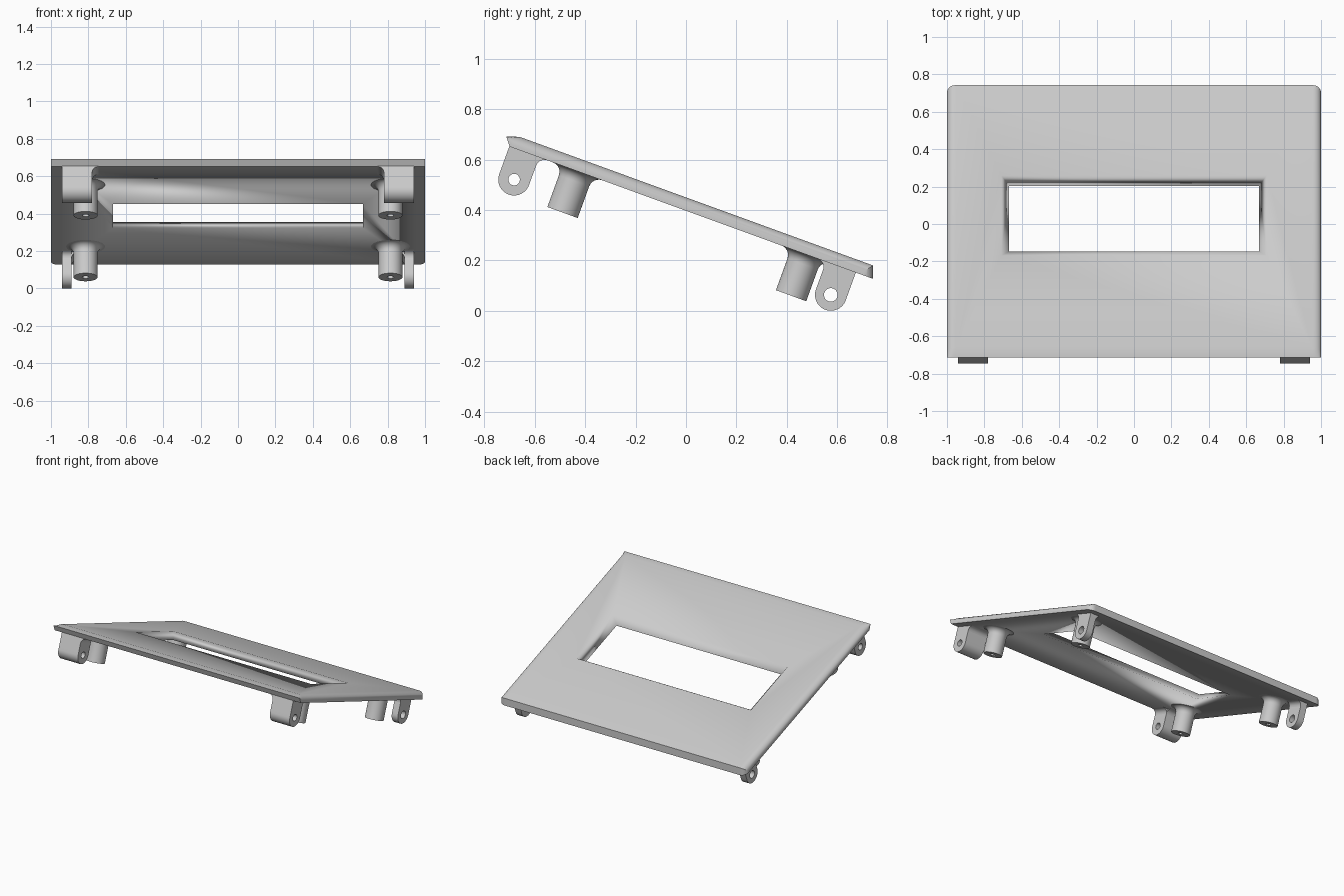
import bpy, bmesh
from math import sin, cos, tan, atan2, pi, radians
from mathutils import Matrix

if "Cube" in bpy.data.objects:
    bpy.data.objects.remove(bpy.data.objects["Cube"])

TILT = radians(20)
BASE = 0.397                      # height of the panel underside at the centre
TILTED = Matrix.Translation((0, 0, BASE)) @ Matrix.Rotation(-TILT, 4, 'X')

grey = bpy.data.materials.new("light_grey")
grey.use_nodes = True
grey.diffuse_color = (0.6, 0.6, 0.6, 1)
grey.node_tree.nodes["Principled BSDF"].inputs["Base Color"].default_value = (0.6, 0.6, 0.6, 1)


def loft(name, rings, wrap=False, matrix=TILTED):
    """Skin closed rings of points; cap the ends or wrap round."""
    bm = bmesh.new()
    vs = [[bm.verts.new(p) for p in ring] for ring in rings]
    n = len(vs[0])
    pairs = list(zip(vs, vs[1:])) + ([(vs[-1], vs[0])] if wrap else [])
    for a, b in pairs:
        for i in range(n):
            j = (i + 1) % n
            bm.faces.new((a[i], a[j], b[j], b[i]))
    if not wrap:
        bm.faces.new(vs[0])
        bm.faces.new(vs[-1])
    bmesh.ops.recalc_face_normals(bm, faces=bm.faces)
    for f in bm.faces:
        f.smooth = True
    mesh = bpy.data.meshes.new(name)
    bm.to_mesh(mesh)
    bm.free()
    mesh.set_sharp_from_angle(angle=radians(30))
    mesh.materials.append(grey)
    obj = bpy.data.objects.new(name, mesh)
    obj.matrix_world = matrix
    bpy.context.collection.objects.link(obj)
    return obj


# Panel: sections across x, with rounded side edges and rounded rear corners
R = 0.042


def panel_section(x, f):
    drop, slope = R * f, tan(TILT)
    back, lip = 0.742 - R * f, -0.66 - 0.03 * f
    top = lambda y: 0.45 - slope * y - drop
    return [(x, -0.713, 0.692), (x, lip, top(lip)), (x, back, top(back)),
            (x, back, BASE - slope * back), (x, -0.70, BASE + slope * 0.70)]


half = [(1 - R - 0.006, 0)]
half += [(1 - R + R * sin(a), 1 - cos(a)) for a in (k * pi / 16 for k in range(9))]
sections = [(-x, f) for x, f in reversed(half)] + half
panel = loft("panel", [panel_section(x, f) for x, f in sections], matrix=Matrix())


# Window with bevelled sides
def window_ring(w):
    g = (w - 0.05) * 0.86
    hx, hu = 0.71 + g, 0.229 + g
    return [(sx * hx, 0.03 + su * hu, w) for sx, su in ((-1, -1), (1, -1), (1, 1), (-1, 1))]


cutter = loft("window_cutter", [window_ring(-0.05), window_ring(0.1)])
cutter.hide_render = True
cutter.hide_set(True)
cut = panel.modifiers.new("window", 'BOOLEAN')
cut.operation = 'DIFFERENCE'
cut.solver = 'EXACT'
cut.object = cutter


# Screw boss: turned profile with a flared root and a blind hole
def boss(name, x, u):
    flare = 0.04
    prof = [(0.018, -0.06), (0.018, -0.174), (0.064, -0.174)]
    prof += [(0.064 + flare * (1 - cos(t)), flare * (sin(t) - 1))
             for t in (k * pi / 12 for k in range(7))]
    prof.append((0.064 + flare, 0.005))
    n = 40
    loft(name, [[(x + r * cos(2 * pi * i / n), u + r * sin(2 * pi * i / n), w)
                 for i in range(n)] for r, w in prof])


# Lug: round-ended tab with a through hole
LUG_R, LUG_W = 0.063, -0.117


def lug(name, x0, x1, u, hole):
    h = 0.005 - LUG_W
    corner = atan2(h, LUG_R)
    angles = [pi + k * pi / 20 for k in range(21)]
    angles += [2 * pi + a for a in (0.35, 0.7, corner, 1.3, pi / 2,
                                    pi - 1.3, pi - corner, pi - 0.7, pi - 0.35)]

    def reach(a):
        if sin(a) <= 0.001:
            return LUG_R
        return min(LUG_R / max(abs(cos(a)), 1e-6), h / sin(a))

    outer = [(reach(a) * cos(a), reach(a) * sin(a)) for a in angles]
    inner = [(hole * cos(a), hole * sin(a)) for a in angles]
    ring = lambda pts, x: [(x, u + p, LUG_W + q) for p, q in pts]
    loft(name, [ring(outer, x0), ring(inner, x0), ring(inner, x1), ring(outer, x1)], wrap=True)


# Concave fillet strip between a lug wall and the panel
def fillet(name, place, start, end, r=0.035):
    pts = [(-0.01, -r), (-0.01, 0.005), (r, 0.005)]
    pts += [(r + r * cos(t), r * sin(t) - r) for t in (pi / 2 + k * pi / 12 for k in range(7))]
    loft(name, [[place(d, s, w) for d, w in pts] for s in (start, end)])


FRONT_U, REAR_U = -0.683, 0.654
for side, s in (("left", 1), ("right", -1)):
    boss(f"front_boss_{side}", s * 0.815, -0.458)
    boss(f"rear_boss_{side}", s * 0.815, 0.507)
    for end, u, inner_x, hole, toward in (("front", FRONT_U, 0.78, 0.023, 1),
                                          ("rear", REAR_U, 0.89, 0.027, -1)):
        lug(f"{end}_lug_{side}", s * inner_x, s * 0.94, u, hole)
        fillet(f"{end}_lug_fillet_{side}",
               lambda d, x, w: (x, u + toward * (LUG_R + d), w), s * inner_x, s * 0.94)
        fillet(f"{end}_lug_inner_fillet_{side}",
               lambda d, v, w: (s * (inner_x - d), v, w), u - LUG_R, u + LUG_R)
